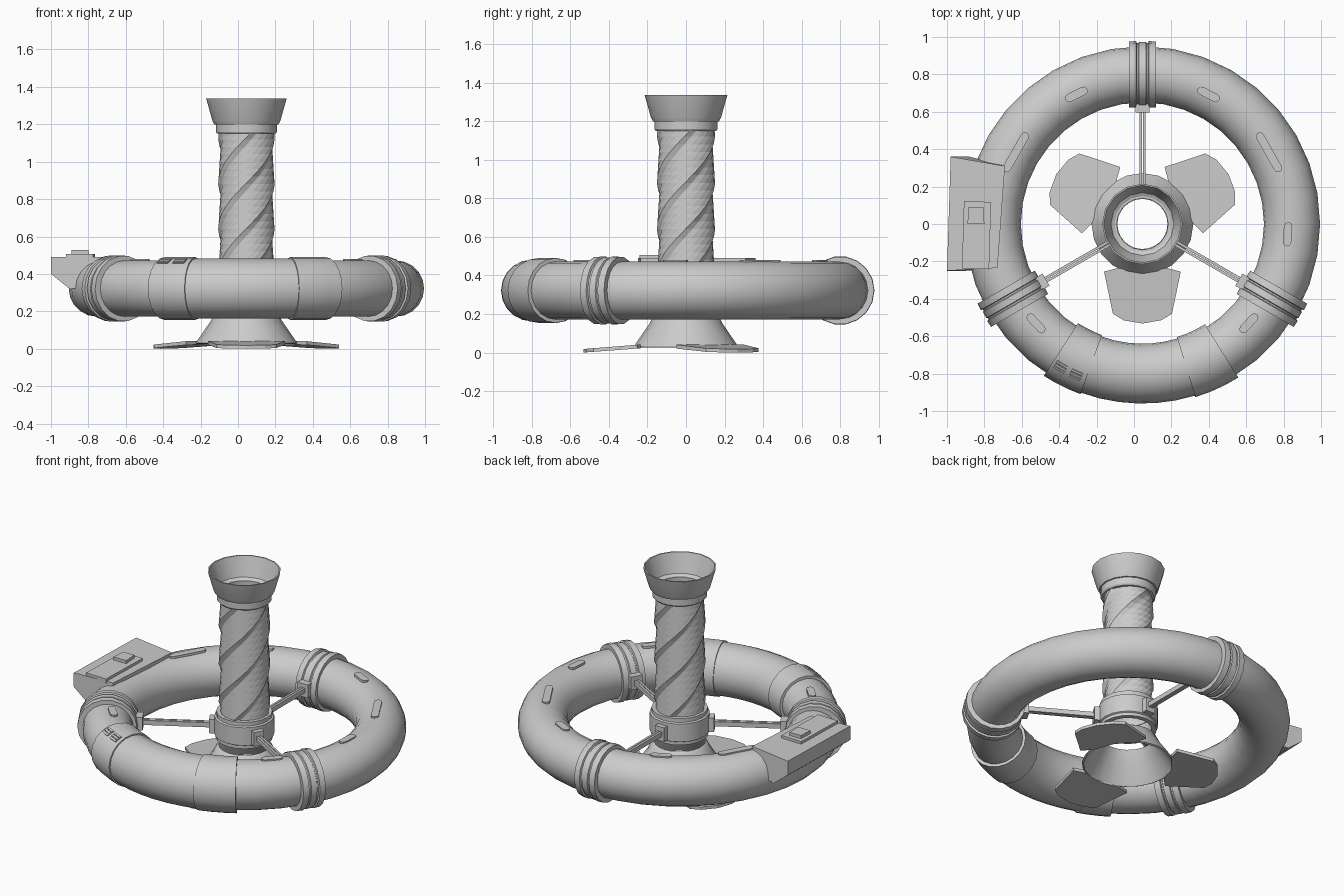
import bpy, bmesh, math
from math import sin, cos, pi, radians
from mathutils import Vector, Matrix

if "Cube" in bpy.data.objects:
    bpy.data.objects.remove(bpy.data.objects["Cube"])

CX, ZC, R = 0.045, 0.322, 0.80   # ring centre and major radius
C = Matrix.Translation((CX, 0, 0))


def make(name, verts, faces, mat=None, angle=30):
    me = bpy.data.meshes.new(name)
    me.from_pydata(verts, [], faces)
    bm = bmesh.new()
    bm.from_mesh(me)
    bmesh.ops.recalc_face_normals(bm, faces=bm.faces)
    if mat:
        bm.transform(mat)
    bm.to_mesh(me)
    bm.free()
    ob = bpy.data.objects.new(name, me)
    bpy.context.collection.objects.link(ob)
    if angle:
        bpy.ops.object.select_all(action='DESELECT')
        ob.select_set(True)
        bpy.context.view_layer.objects.active = ob
        bpy.ops.object.shade_smooth_by_angle(angle=radians(angle))
    return ob


def loft(name, loops, mat=None, closed=False, caps=False, angle=30):
    """Skin a list of equal-length closed loops."""
    m, n = len(loops), len(loops[0])
    verts = [v for lp in loops for v in lp]
    faces = [(i * n + j, i * n + (j + 1) % n, (i + 1) % m * n + (j + 1) % n, (i + 1) % m * n + j)
             for i in range(m if closed else m - 1) for j in range(n)]
    if caps:
        faces += [tuple(range(n)), tuple(range((m - 1) * n, m * n))]
    return make(name, verts, faces, mat, angle)


def lathe(name, prof, n, mat):
    """Revolve a closed (radius, z) profile around z."""
    loops = [[(r * cos(2 * pi * k / n), r * sin(2 * pi * k / n), z) for k in range(n)] for r, z in prof]
    return loft(name, loops, mat, closed=True)


def tube_arc(name, r, a0, a1, steps, sides=20, closed=False):
    """Piece of the ring between two angles in degrees."""
    loops = []
    for i in range(steps if closed else steps + 1):
        a = radians(a0 + (a1 - a0) * i / steps)
        loops.append([((R + r * cos(t)) * cos(a), (R + r * cos(t)) * sin(a), ZC + r * sin(t))
                      for t in (2 * pi * k / sides for k in range(sides))])
    return loft(name, loops, C, closed=closed, caps=not closed)


def prism(name, outline, z0, z1, mat):
    return loft(name, [[(x, y, z) for x, y in outline] for z in (z0, z1)], mat, caps=True, angle=0)


def box(name, size, mat):
    x, y, z = (s / 2 for s in size)
    return prism(name, [(-x, -y), (x, -y), (x, y), (-x, y)], -z, z, mat)


def at(deg, r=0.0, z=0.0):
    """Frame on the ring: local x points outward, local y along the tangent."""
    return C @ Matrix.Rotation(radians(deg), 4, 'Z') @ Matrix.Translation((r, 0, z))


# main ring with front sleeve
tube_arc("ring_tube", 0.15, 0, 360, 36, closed=True)
tube_arc("front_sleeve", 0.16, -110, -73, 6)
tube_arc("sleeve_end_left", 0.168, -123, -110, 3)
tube_arc("sleeve_end_right", 0.168, -73, -58, 3)

# vents on the left sleeve end
for deg in (-119.8, -113.8):
    for k in (-1, 0, 1):
        m = at(deg, R) @ Matrix.Translation((0, 0, ZC)) @ Matrix.Rotation(radians(29 + 6 * k), 4, 'Y')
        box("vent_slat", (0.013, 0.065, 0.012), m @ Matrix.Translation((0, 0, 0.167)))

# three ribbed clamps, each with a spoke to the hub
ribs = [(0.13, -0.072), (0.176, -0.072), (0.178, -0.034), (0.167, -0.03), (0.167, -0.022), (0.174, -0.018),
        (0.174, 0.018), (0.167, 0.022), (0.167, 0.03), (0.178, 0.034), (0.176, 0.072), (0.13, 0.072)]
for deg in (90, 210, 330):
    lathe("ring_clamp", ribs, 18, at(deg, R, ZC) @ Matrix.Rotation(pi / 2, 4, 'X'))
    for s in (-1, 1):
        box("spoke_rail", (0.45, 0.014, 0.03), at(deg, 0.40, 0.335) @ Matrix.Translation((0, 0.009 * s, 0)))
    box("spoke_outer_bracket", (0.05, 0.075, 0.085), at(deg, 0.62, 0.335))
    box("spoke_hub_bracket", (0.04, 0.065, 0.09), at(deg, 0.185, 0.335))


# rounded pads on top of the ring
def capsule(length, width):
    h, w = length / 2, width / 2
    return [(w * cos(pi * k / 4) , (h - w) * s + w * sin(pi * k / 4))
            for s, ks in ((1, range(0, 5)), (-1, range(4, 9))) for k in ks]


for deg, length in ((-4, 0.13), (29.5, 0.24), (63, 0.13), (117, 0.13), (150.5, 0.24), (223, 0.13), (317, 0.13)):
    prism("ring_pad", capsule(length, 0.045), 0.43, 0.48, at(deg, 0.778))

# wedge-shaped side case with raised panel and latch
loops = []
for xo, xi, yo, yi in ((-0.98, -0.73, -0.25, -0.235), (-1.0, -0.71, 0.05, 0.05), (-0.96, -0.69, 0.36, 0.31)):
    if yo == 0.05:
        continue
    loops.append([(xo - 0.02, yo, 0.49), (xi, yi, 0.49), (xi, yi, 0.33), (xo + 0.08, yo, 0.32), (xo - 0.02, yo, 0.40)])
loft("side_case", loops, caps=True, angle=0)
box("case_panel", (0.145, 0.36, 0.03), Matrix.Translation((-0.842, -0.06, 0.492)) @ Matrix.Rotation(-0.03, 4, 'Z'))
latch = [(-0.045, 0.0), (0.045, 0.0), (0.04, 0.09), (-0.04, 0.09)]
prism("case_latch", latch, 0.50, 0.527, Matrix.Translation((-0.845, 0.0, 0)))

# twisted hollow post: four spiral wraps, outer wall and inner wall
SIDES, STEPS, Z0, Z1 = 24, 20, 0.36, 1.16
loops = []
for inner in (False, True):
    for i in (reversed(range(STEPS + 1)) if inner else range(STEPS + 1)):
        z = Z0 + (Z1 - Z0) * i / STEPS
        tw = radians(370) * (z - Z0)
        lp = []
        for k in range(SIDES):
            r = 0.134 if inner else 0.138 + 0.013 * (k % 6) / 5
            a = 2 * pi * k / SIDES + tw
            lp.append((r * cos(a), r * sin(a), z))
        loops.append(lp)
loft("twisted_post", loops, C, closed=True, angle=12)

# hub collar, neck collar and top funnel
lathe("hub_collar", [(0.138, 0.26), (0.168, 0.26), (0.168, 0.28), (0.176, 0.285), (0.176, 0.40),
                     (0.165, 0.405), (0.165, 0.43), (0.138, 0.43)], 20, C)
lathe("neck_collar", [(0.138, 1.15), (0.157, 1.15), (0.163, 1.16), (0.163, 1.205), (0.138, 1.205)], 16, C)
lathe("top_funnel", [(0.14, 1.20), (0.172, 1.20), (0.182, 1.22), (0.215, 1.337), (0.207, 1.337), (0.168, 1.215)], 16, C)

# hollow flared foot with three flat blades
lathe("foot_cone", [(0.15, 0.21), (0.165, 0.20), (0.19, 0.15), (0.272, 0.03), (0.262, 0.025), (0.18, 0.145)], 20, C)
half = [(0.255, 0.205), (0.48, 0.158), (0.515, 0.10), (0.532, 0.0)]
outline = [(x, -y) for x, y in half] + [(x, y) for x, y in reversed(half[:-1])] + [(0.235, 0.13), (0.26, 0), (0.235, -0.13)]
for deg in (-90, 30, 150):
    top = [(x, y, 0.042 - 0.08 * (x - 0.235)) for x, y in outline]
    low = [(x, y, 0.022 - 0.022 * (x - 0.235) / 0.297) for x, y in outline]
    loft("foot_blade", [low, top], at(deg), caps=True, angle=0)
